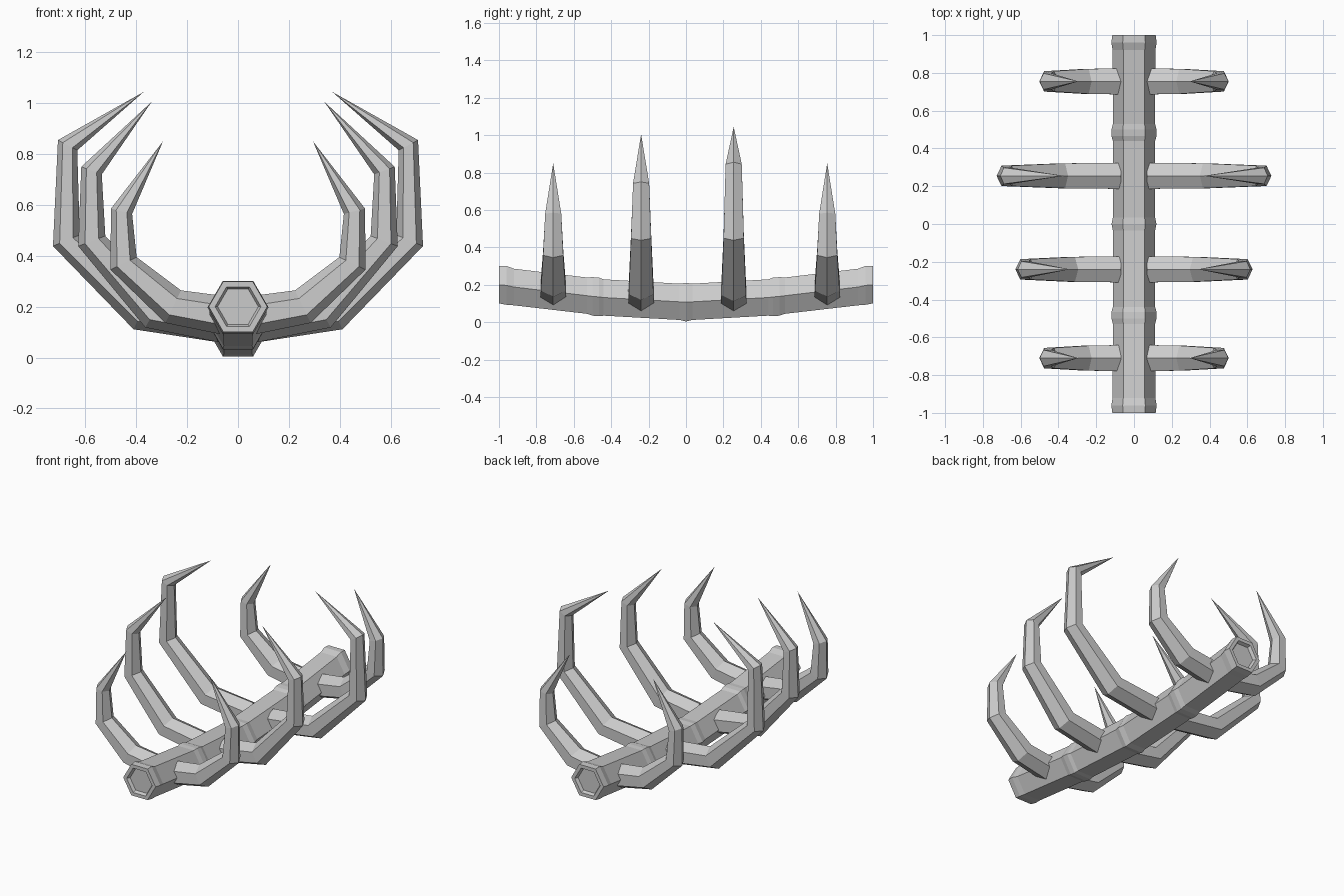
import bpy, bmesh, math
from mathutils import Vector

if "Cube" in bpy.data.objects:
    bpy.data.objects.remove(bpy.data.objects["Cube"])

bone = bpy.data.materials.new("bone grey")
bone.diffuse_color = (0.6, 0.6, 0.6, 1)
bone.use_nodes = True
bone.node_tree.nodes["Principled BSDF"].inputs["Base Color"].default_value = bone.diffuse_color


def finish(bm, name):
    bmesh.ops.recalc_face_normals(bm, faces=bm.faces)
    me = bpy.data.meshes.new(name)
    bm.to_mesh(me)
    bm.free()
    me.materials.append(bone)
    ob = bpy.data.objects.new(name, me)
    bpy.context.collection.objects.link(ob)
    return ob


def skin(bm, rings):
    """Join successive vertex rings with quads."""
    for a, b in zip(rings, rings[1:]):
        n = len(a)
        for i in range(n):
            j = (i + 1) % n
            bm.faces.new((a[i], a[j], b[j], b[i]))


# Spine: bowed hexagonal bar with slightly swollen joints and recessed ends
half = [(0.0, 0.107, 0.119), (0.035, 0.109, 0.112), (0.44, 0.132, 0.112),
        (0.465, 0.135, 0.119), (0.50, 0.138, 0.119), (0.53, 0.142, 0.112),
        (0.92, 0.188, 0.113), (0.96, 0.197, 0.120), (1.0, 0.2, 0.115),
        (1.0, 0.2, 0.09), (0.98, 0.2, 0.08)]
stations = [(-y, z, r) for y, z, r in half[:0:-1]] + half
bm = bmesh.new()
rings = []
for y, z, r in stations:
    rings.append([bm.verts.new((r * math.cos(k * math.pi / 3), y,
                                z + r * math.sin(k * math.pi / 3)))
                  for k in range(6)])
skin(bm, rings)
bm.faces.new(rings[0])
bm.faces.new(rings[-1])
finish(bm, "spine")


# Ribs: bent tapering hexagonal horns, ridge on the inner and outer side
def rib(name, y, path, tip):
    bm = bmesh.new()
    sizes = [(0.076, 0.069), (0.071, 0.066), (0.057, 0.054), (0.043, 0.043)]
    pts = [Vector(p) for p in path] + [Vector(tip)]
    rings = []
    for i, (h, w) in enumerate(sizes):
        d = (pts[i + 1] - pts[i]).normalized()
        if i:
            d = (d + (pts[i] - pts[i - 1]).normalized()).normalized()
        else:
            d = Vector((1, 0))
        n = Vector((-d.y, d.x))
        ring = []
        for u, v in ((1, 0), (.5, 1), (-.5, 1), (-1, 0), (-.5, -1), (.5, -1)):
            p = pts[i] + n * (h * u)
            ring.append(bm.verts.new((p.x, y + w * v, p.y)))
        rings.append(ring)
    skin(bm, rings)
    bm.faces.new(rings[0])
    end = bm.verts.new((tip[0], y, tip[1]))
    for i in range(6):
        bm.faces.new((rings[-1][i], rings[-1][(i + 1) % 6], end))
    ob = finish(bm, name)
    ob.modifiers.new("mirror", 'MIRROR')


short = [(0.07, 0.168), (0.255, 0.20), (0.45, 0.37), (0.458, 0.575)]
medium = [(0.07, 0.135), (0.33, 0.18), (0.575, 0.458), (0.576, 0.735)]
large = [(0.07, 0.135), (0.38, 0.175), (0.675, 0.46), (0.67, 0.835)]
rib("front_ribs", -0.71, short, (0.295, 0.85))
rib("middle_front_ribs", -0.24, medium, (0.34, 1.005))
rib("middle_back_ribs", 0.255, large, (0.37, 1.045))
rib("back_ribs", 0.755, short, (0.295, 0.85))
